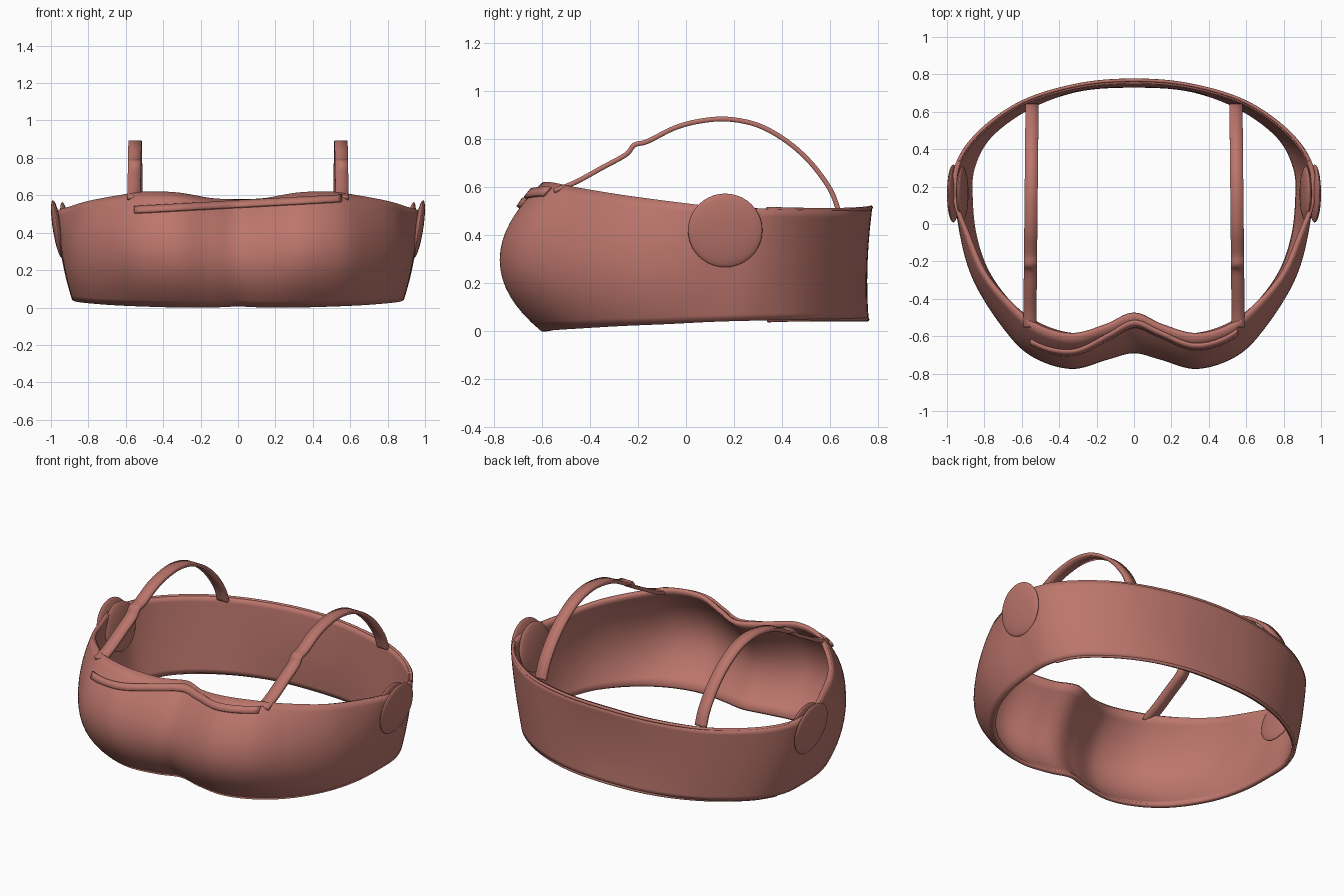
import bpy, bmesh, math
from mathutils import Vector
from mathutils.bvhtree import BVHTree

if "Cube" in bpy.data.objects:
    bpy.data.objects.remove(bpy.data.objects["Cube"])

mat = bpy.data.materials.new("dusty_rose")
mat.diffuse_color = (0.5, 0.18, 0.15, 1)
mat.use_nodes = True
mat.node_tree.nodes["Principled BSDF"].inputs["Base Color"].default_value = mat.diffuse_color


def finish(ob, angle=40):
    ob.data.materials.append(mat)
    bpy.ops.object.select_all(action='DESELECT')
    ob.select_set(True)
    bpy.context.view_layer.objects.active = ob
    bpy.ops.object.shade_smooth_by_angle(angle=math.radians(angle))
    return ob


def catmull(p, n, closed=False):
    """Smooth path through tuples of any length."""
    p = [Vector(q) for q in p]
    m, out = len(p), []
    for i in range(m if closed else m - 1):
        if closed:
            a, b, c, d = (p[(i + k) % m] for k in (-1, 0, 1, 2))
        else:
            a, b, c, d = p[max(i - 1, 0)], p[i], p[i + 1], p[min(i + 2, m - 1)]
        for k in range(n):
            t = k / n
            out.append(0.5 * (2 * b + (c - a) * t + (2 * a - 5 * b + 4 * c - d) * t**2
                              + (3 * b - a - 3 * c + d) * t**3))
    return out if closed else out + [p[-1]]


def sheet(name, rows, thick, offset, closed=False):
    """Grid of points turned into a surface with thickness."""
    w, n = len(rows[0]), len(rows)
    verts = [v for r in rows for v in r]
    faces = []
    for i in range(n if closed else n - 1):
        j = (i + 1) % n
        faces += [(i*w + k, j*w + k, j*w + k + 1, i*w + k + 1) for k in range(w - 1)]
    me = bpy.data.meshes.new(name)
    me.from_pydata(verts, [], faces)
    ob = bpy.data.objects.new(name, me)
    bpy.context.collection.objects.link(ob)
    s = ob.modifiers.new("thickness", 'SOLIDIFY')
    s.thickness, s.offset = thick, offset
    return finish(ob), BVHTree.FromPolygons(verts, faces)


# Body band: stations front to back as bottom xyz, middle xy, top xyz
half = [
    (0, -.55, .005, 0, -.69, 0, -.49, .58),
    (.14, -.58, 0, .14, -.725, .14, -.55, .585),
    (.32, -.60, 0, .34, -.775, .32, -.60, .615),
    (.50, -.55, .005, .56, -.70, .50, -.56, .62),
    (.66, -.44, .012, .72, -.53, .64, -.46, .60),
    (.79, -.27, .022, .86, -.30, .80, -.28, .57),
    (.86, -.08, .03, .925, -.08, .90, -.06, .54),
    (.885, .12, .04, .94, .12, .965, .12, .52),
    (.875, .30, .045, .93, .31, .955, .32, .51),
    (.78, .48, .05, .81, .49, .83, .50, .505),
    (.56, .64, .05, .58, .65, .60, .66, .505),
    (.29, .735, .05, .30, .735, .30, .75, .51),
    (0, .76, .05, 0, .755, 0, .775, .515)]
left = [(-a, b, c, -d, e, -f, g, h) for a, b, c, d, e, f, g, h in half[-2:0:-1]]
rows = []
for s in catmull(half + left, 8, True):
    bot, top = Vector(s[0:3]), Vector(s[5:8])
    mid = Vector((s[3], s[4], (s[2] + s[7]) / 2 - .01))
    row = []
    for k in range(17):
        t = k / 16
        row.append(bot * (1 - t) * (1 - 2*t) + mid * 4*t*(1 - t) + top * t * (2*t - 1))
    rows.append(row)
body, tree = sheet("chest_band", rows, .025, -1, True)

# Rolled hems on the rear edges
for name, k in (("rear_top_hem", -1), ("rear_bottom_hem", 0)):
    pts = [r[k] for r in rows if r[k].y > .33]
    cu = bpy.data.curves.new(name, 'CURVE')
    cu.dimensions, cu.bevel_depth, cu.bevel_resolution = '3D', .009, 2
    cu.use_fill_caps = True
    sp = cu.splines.new('POLY')
    sp.points.add(len(pts) - 1)
    for q, v in zip(sp.points, pts):
        q.co = (v.x * .99, v.y - .006, v.z, 1)
    ob = bpy.data.objects.new(name, cu)
    bpy.context.collection.objects.link(ob)
    ob.data.materials.append(mat)

# Shoulder straps, with the small adjuster step near the front
path = [(-.55, .585), (-.46, .62), (-.35, .68), (-.25, .735), (-.215, .775), (-.16, .79),
        (-.05, .845), (.05, .873), (.17, .883), (.30, .857), (.42, .79), (.52, .70),
        (.60, .59), (.635, .50)]
for side, sx in (("left", -1), ("right", 1)):
    strap = []
    for y, z in catmull(path, 5):
        shift = -.012 * (y + .55) / 1.2
        strap.append([Vector((sx * (x + shift), y, z)) for x in (.522, .592)])
    sheet(side + "_shoulder_strap", strap, .02, 0)


# Slanted trim strip laid on the front neckline
def on_front(x, z):
    while z > 0:
        hit = tree.ray_cast(Vector((x, -2, z)), Vector((0, 1, 0)))[0]
        if hit and hit.y < 0:
            return hit
        z -= .004


trim = []
for i in range(45):
    x = -.55 + 1.1 * i / 44
    z = .562 + .055 * x
    trim.append([on_front(x, z - .03) + Vector((0, -.002, 0)),
                 on_front(x, z) + Vector((0, -.002, .004))])
sheet("neckline_trim", trim, .014, 1)

# Rounded underarm pads, outside and inside the band
for side, sx in (("left", -1), ("right", 1)):
    for name, x, r in (("outer_pad", .966, .155), ("inner_pad", .918, .145)):
        bpy.ops.mesh.primitive_uv_sphere_add(segments=40, ring_count=20, radius=1)
        ob = bpy.context.object
        ob.name = f"{side}_{name}"
        ob.location = (sx * x, .163, .42)
        ob.scale = (.024, r, r)
        ob.rotation_euler = (0, sx * math.radians(9), 0)
        finish(ob)
